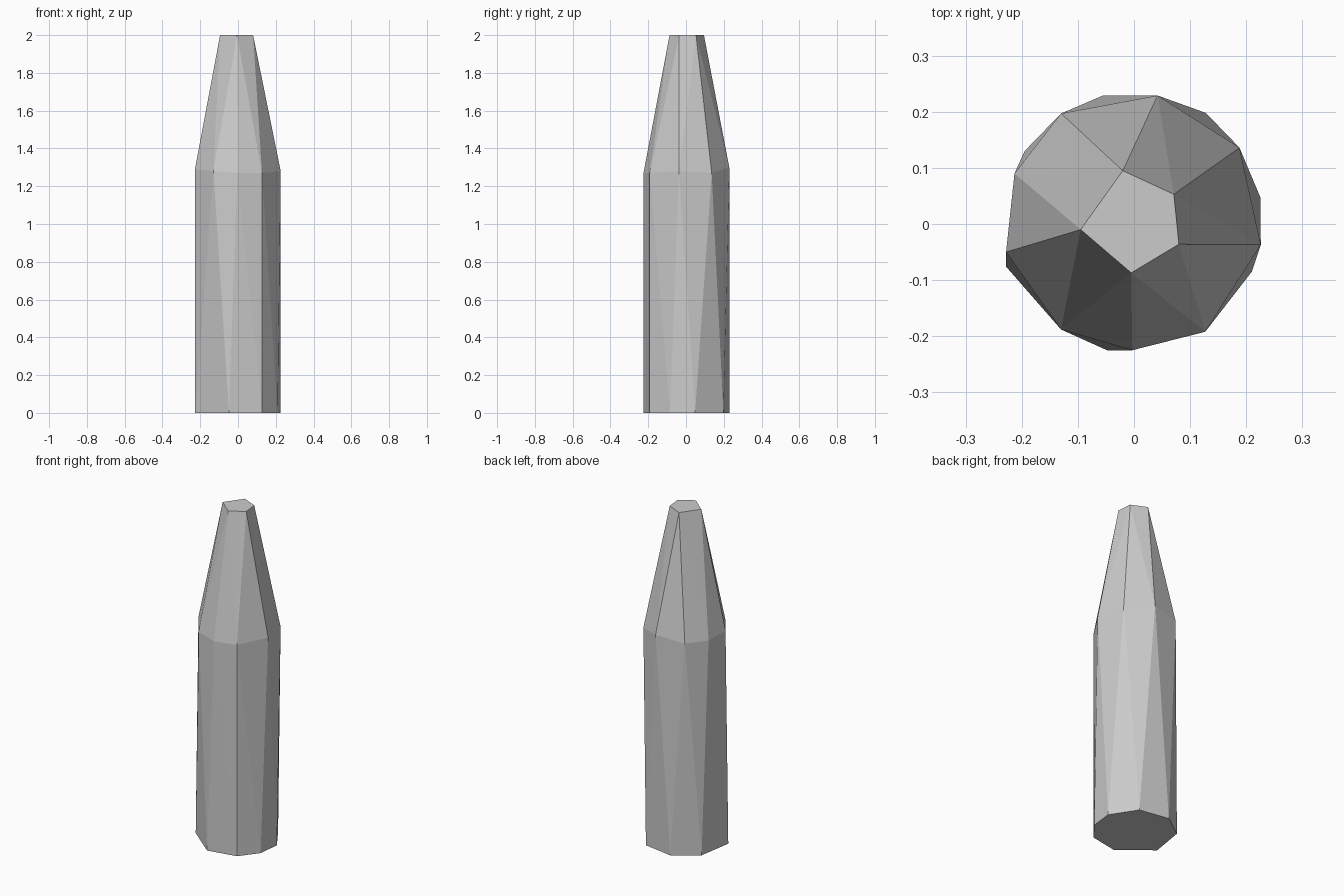
import bpy
import bmesh

if "Cube" in bpy.data.objects:
    bpy.data.objects.remove(bpy.data.objects["Cube"], do_unlink=True)

# Plain grey metal
grey = bpy.data.materials.new("light grey")
grey.use_nodes = True
colour = (0.6, 0.6, 0.6, 1)
grey.diffuse_color = colour
grey.node_tree.nodes["Principled BSDF"].inputs["Base Color"].default_value = colour

# Irregular outlines: octagonal base, nine-sided shoulder, pentagonal tip
base = [(-0.055, 0.229), (0.128, 0.198), (0.225, 0.048), (0.21, -0.085),
        (0.127, -0.192), (-0.048, -0.225), (-0.228, -0.076), (-0.195, 0.13)]
shoulder = [(0.042, 0.229, 1.3), (-0.13, 0.197, 1.28), (-0.213, 0.09, 1.28),
            (-0.228, -0.05, 1.29), (-0.13, -0.188, 1.28), (-0.003, -0.225, 1.27),
            (0.127, -0.192, 1.27), (0.226, -0.037, 1.28), (0.188, 0.136, 1.27)]
tip = [(-0.02, 0.095), (0.071, 0.053), (0.08, -0.036), (-0.005, -0.087), (-0.095, -0.01)]

# Skin the three outlines into one faceted solid
bm = bmesh.new()
for point in [(x, y, 0) for x, y in base] + shoulder + [(x, y, 2) for x, y in tip]:
    bm.verts.new(point)
bmesh.ops.convex_hull(bm, input=bm.verts[:])
bmesh.ops.dissolve_limit(bm, angle_limit=0.01, verts=bm.verts[:], edges=bm.edges[:])
bmesh.ops.recalc_face_normals(bm, faces=bm.faces[:])

mesh = bpy.data.meshes.new("pointed_rod")
bm.to_mesh(mesh)
bm.free()
mesh.materials.append(grey)
rod = bpy.data.objects.new("pointed_rod", mesh)
bpy.context.collection.objects.link(rod)
